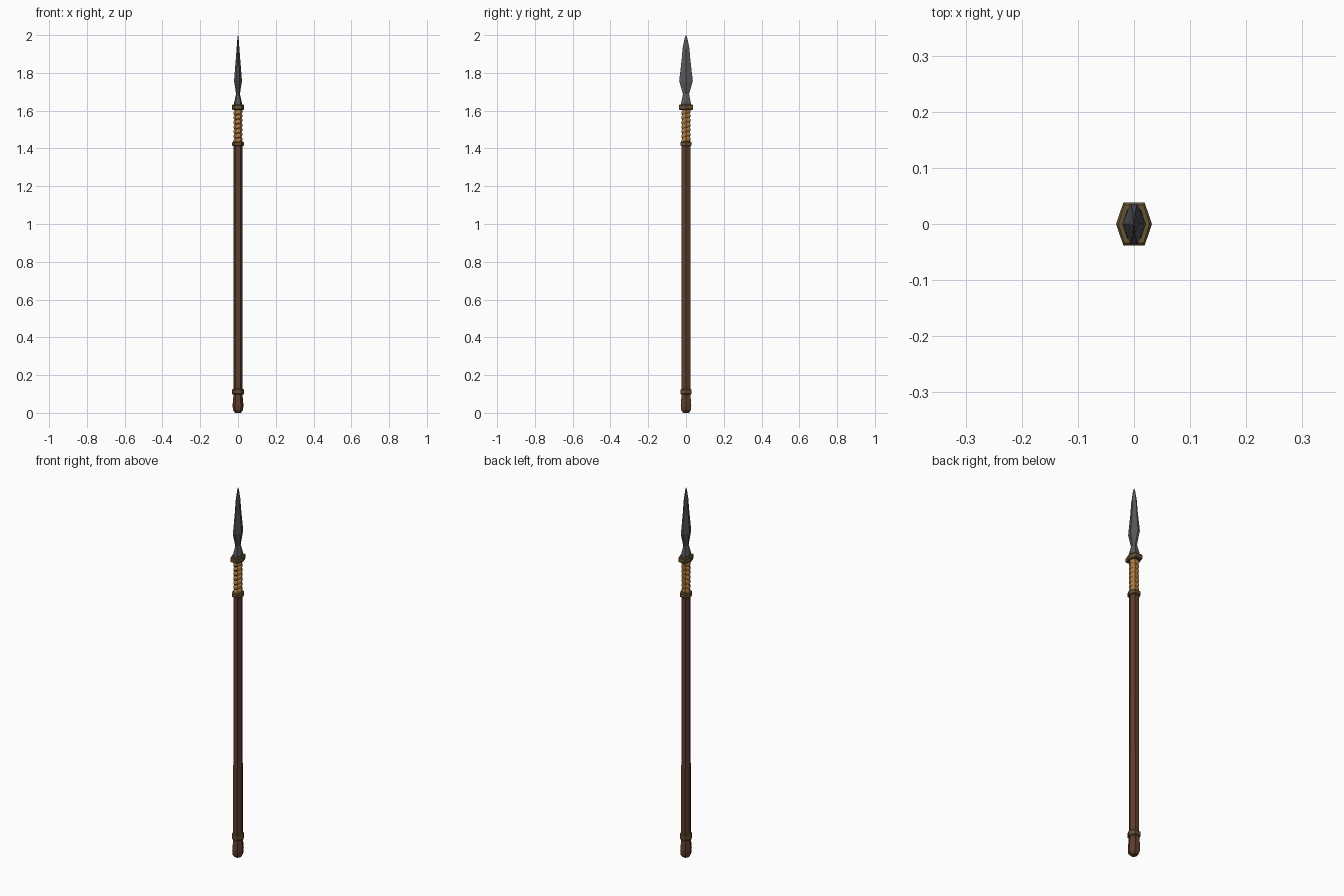
import bpy, bmesh, math

if "Cube" in bpy.data.objects:
    bpy.data.objects.remove(bpy.data.objects["Cube"])


def material(name, rgb):
    m = bpy.data.materials.new(name)
    m.diffuse_color = (*rgb, 1)
    m.use_nodes = True
    m.node_tree.nodes["Principled BSDF"].inputs["Base Color"].default_value = m.diffuse_color
    return m


WOOD = material("dark brown wood", (0.115, 0.047, 0.027))
CORD = material("tan cord", (0.45, 0.21, 0.055))
BRONZE = material("dull bronze", (0.13, 0.085, 0.032))
STEEL = material("dark steel", (0.095, 0.098, 0.105))


def hexagon(rx, ry, flat=None):
    """Six-sided section: points on +-x, flats of half width 'flat' on +-y."""
    f = rx * 0.5 if flat is None else flat
    return [(rx, 0), (f, ry), (-f, ry), (-rx, 0), (-f, -ry), (f, -ry)]


def loft(name, sections, mat, tilt=0.0):
    """Skin six-sided sections (z, rx, ry, flat) into one closed, flat-shaded solid."""
    bm = bmesh.new()
    rings = []
    for z, rx, ry, flat in sections:
        rings.append([bm.verts.new((x, y, z + tilt * (abs(x) - abs(y))))
                      for x, y in hexagon(rx, ry, flat)])
    for a, b in zip(rings, rings[1:]):
        for i in range(6):
            j = (i + 1) % 6
            bm.faces.new((a[i], a[j], b[j], b[i]))
    bm.faces.new(rings[0][::-1])
    bm.faces.new(rings[-1])
    bmesh.ops.recalc_face_normals(bm, faces=bm.faces)
    me = bpy.data.meshes.new(name)
    bm.to_mesh(me)
    bm.free()
    me.materials.append(mat)
    ob = bpy.data.objects.new(name, me)
    bpy.context.collection.objects.link(ob)
    return ob


def collar(name, z0, z1, rx, ry, flat):
    """Band with small chamfers above and below."""
    c = 0.004
    loft(name, [(z0, rx - c, ry - c, flat - c / 2), (z0 + c, rx, ry, flat),
                (z1 - c, rx, ry, flat), (z1, rx - c, ry - c, flat - c / 2)], BRONZE)


# Shaft and rounded butt
loft("shaft", [(0.09, 0.024, 0.024, 0.012), (0.55, 0.0235, 0.0235, 0.012),
               (1.43, 0.0225, 0.0225, 0.012)], WOOD)
loft("butt", [(0, 0.015, 0.015, 0.008), (0.014, 0.026, 0.025, 0.014),
              (0.04, 0.029, 0.028, 0.015), (0.105, 0.023, 0.023, 0.012)], WOOD)

# Metal bands
collar("butt_band", 0.098, 0.126, 0.032, 0.029, 0.017)
collar("lower_band", 1.412, 1.436, 0.031, 0.029, 0.017)
collar("head_collar", 1.604, 1.632, 0.032, 0.038, 0.019)

# Cord wrap: core with stacked slanted turns
loft("wrap_core", [(1.43, 0.019, 0.019, 0.01), (1.61, 0.019, 0.019, 0.01)], CORD)
turns, start, pitch = 7, 1.432, 0.0247
for t in range(turns):
    z = start + t * pitch
    ob = loft(f"wrap_turn_{t + 1}",
              [(z, 0.019, 0.018, 0.0095), (z + pitch * 0.3, 0.0235, 0.0225, 0.012),
               (z + pitch * 0.7, 0.0235, 0.0225, 0.012), (z + pitch, 0.019, 0.018, 0.0095)], CORD)
    for v in ob.data.vertices:      # slant each turn around the shaft
        v.co.z += 0.22 * (v.co.x + v.co.y)

# Blade: flared socket, narrow neck, leaf-shaped point with a central ridge
loft("blade", [(1.62, 0.021, 0.027, 0.012), (1.645, 0.020, 0.025, 0.012),
               (1.688, 0.010, 0.016, 0.005), (1.757, 0.021, 0.036, 0.006),
               (1.87, 0.012, 0.023, 0.003), (1.93, 0.0075, 0.018, 0.002),
               (1.985, 0.003, 0.007, 0.001), (2.0, 0.0006, 0.001, 0.0003)], STEEL)
